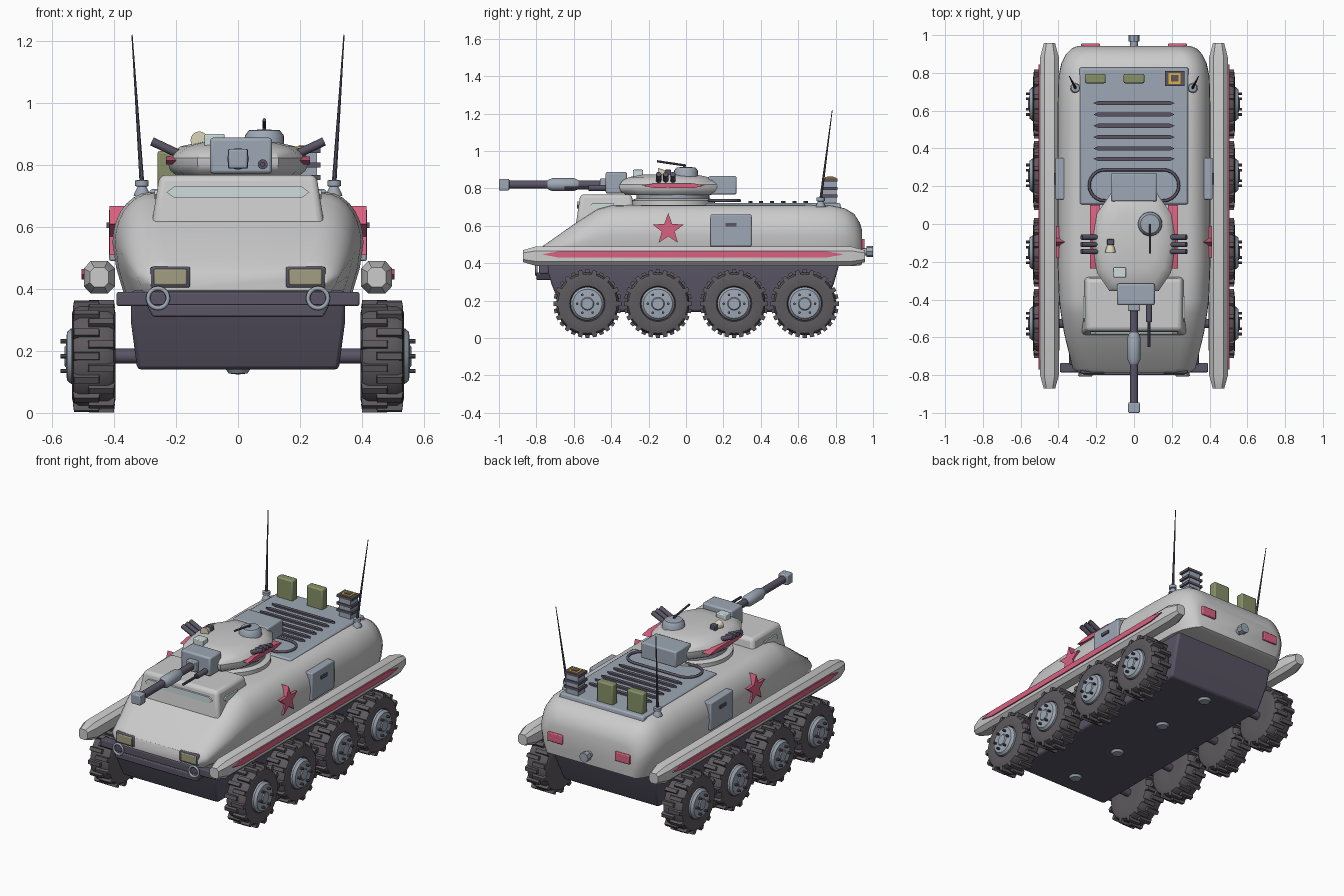
import bpy, bmesh, math
from mathutils import Vector, Matrix

if "Cube" in bpy.data.objects:
    bpy.data.objects.remove(bpy.data.objects["Cube"])


def mat(name, r, g, b):
    m = bpy.data.materials.new(name)
    m.diffuse_color = (r, g, b, 1)
    m.use_nodes = True
    m.node_tree.nodes["Principled BSDF"].inputs["Base Color"].default_value = m.diffuse_color
    return m


STEEL = mat("steel", .34, .39, .46)
DARK = mat("dark", .10, .09, .13)
TYRE = mat("rubber", .11, .10, .11)
RED = mat("red", .70, .12, .22)
OLIVE = mat("olive", .24, .28, .14)
GLASS = mat("glass", .62, .72, .72)
CREAM = mat("cream", .70, .66, .48)
LENS = mat("lens", .36, .34, .22)
GOLD = mat("gold", .75, .45, .05)


def build(name, parts, m=None, mirror=False, bevel=0, seg=2, sharp=35):
    """Each part is a list of rings; rings are bridged and the ends capped."""
    bm = bmesh.new()
    for rings in parts:
        vs = [[bm.verts.new(p) for p in r] for r in rings]
        n = len(vs[0])
        for a, b in zip(vs, vs[1:]):
            for i in range(n):
                bm.faces.new((a[i], a[(i + 1) % n], b[(i + 1) % n], b[i]))
        bm.faces.new(vs[0])
        bm.faces.new(vs[-1])
    bmesh.ops.recalc_face_normals(bm, faces=bm.faces)
    for f in bm.faces:
        f.smooth = True
    for e in bm.edges:
        e.smooth = e.calc_face_angle(0) < math.radians(sharp)
    me = bpy.data.meshes.new(name)
    bm.to_mesh(me)
    bm.free()
    ob = bpy.data.objects.new(name, me)
    bpy.context.collection.objects.link(ob)
    if m:
        me.materials.append(m)
    if bevel:
        b = ob.modifiers.new("bevel", 'BEVEL')
        b.width, b.segments = bevel, seg
    if mirror:
        ob.modifiers.new("mirror", 'MIRROR')
    return ob


def box(x0, x1, y0, y1, z0, z1, tx=0, ty=0):
    """Box rings; tx, ty inset the top."""
    def ring(z, a, b):
        return [(x0 + a, y0 + b, z), (x1 - a, y0 + b, z), (x1 - a, y1 - b, z), (x0 + a, y1 - b, z)]
    return [ring(z0, 0, 0), ring(z1, tx, ty)]


def lathe(profile, loc=(0, 0, 0), axis=(0, 0, 1), n=24):
    """profile: (radius, height along axis)."""
    q, loc = Vector(axis).to_track_quat('Z', 'Y'), Vector(loc)
    return [[loc + q @ Vector((max(r, .001) * math.cos(t), max(r, .001) * math.sin(t), h))
             for t in (2 * math.pi * i / n for i in range(n))] for r, h in profile]


def rod(p0, p1, r0, r1=None, n=16):
    d = Vector(p1) - Vector(p0)
    return lathe([(r0, 0), (r0 if r1 is None else r1, d.length)], p0, d, n)


def plate_x(pts, x0, x1):
    """(y, z) outline extruded along x."""
    return [[(x, y, z) for y, z in pts] for x in (x0, x1)]


def tube(name, pts, r, m):
    c = bpy.data.curves.new(name, 'CURVE')
    c.dimensions, c.bevel_depth, c.bevel_resolution = '3D', r, 2
    s = c.splines.new('POLY')
    s.points.add(len(pts) - 1)
    for p, v in zip(s.points, pts):
        p.co = (*v, 1)
    s.use_cyclic_u = True
    c.materials.append(m)
    bpy.context.collection.objects.link(bpy.data.objects.new(name, c))


# Upper hull: rounded sections along y (y, half width, bottom, top)
def hull_ring(y, w, zb, zt):
    zm = zb + .5 * (zt - zb)
    half = [(.91 * w, zb), (.97 * w, (zb + zm) / 2)]
    for i in range(8):
        t = math.pi / 14 * i
        half.append((.7 * w + .3 * w * math.cos(t), zm + (zt - zm) * math.sin(t)))
    return [(x, y, z) for x, z in half] + [(-x, y, z) for x, z in reversed(half)]


build("upper_hull", [[hull_ring(*s) for s in (
    (-.79, .29, .395, .465), (-.765, .325, .388, .492), (-.58, .37, .385, .622), (-.47, .388, .385, .69),
    (-.40, .397, .385, .708), (-.2, .405, .385, .712), (.6, .405, .385, .712), (.78, .40, .385, .708),
    (.85, .385, .385, .693), (.9, .36, .385, .663), (.93, .33, .388, .615), (.942, .30, .395, .575))]], sharp=40)

# Lower hull
build("lower_hull", [[[(-a, y0, z), (a, y0, z), (a, y1, z), (-a, y1, z)] for a, y0, y1, z in (
    (.325, -.66, .73, .14), (.345, -.72, .79, .29), (.345, -.75, .82, .395))]], DARK, bevel=.012)
WHEEL_Y = (-.527, -.15, .257, .635)
build("belly_caps", [lathe([(.04, 0), (.03, .015), (.0, .018)], (0, y, .142), (0, 0, -1)) for y in WHEEL_Y], STEEL)

# Side sponsons with stripes
def sponson_ring(y, s):
    return [(.4475 + .05 * s * a, y, .4375 + .0525 * s * b) for a, b in (
        (1, .55), (.55, 1), (-.55, 1), (-1, .55), (-1, -.55), (-.55, -1), (.55, -1), (1, -.55))]


build("sponson", [[sponson_ring(*s) for s in ((-.872, .6), (-.8, 1), (.88, 1), (.957, .6))]], mirror=True, sharp=20)
build("sponson_stripe", [plate_x([(-.77, .447), (-.68, .43), (.75, .43), (.845, .447), (.75, .464), (-.68, .464)],
                                 .49, .505)], RED, True)

# Wheels
WZ = .183
for k, y in enumerate(WHEEL_Y):
    c = (0, y, WZ)
    build(f"tyre_{k}", [lathe([(.08, .40), (.14, .395), (.158, .402), (.168, .42), (.168, .512), (.158, .53),
                              (.14, .535), (.095, .53), (.088, .515)], c, (1, 0, 0), 32)], TYRE, True)
    build(f"hub_{k}", [lathe([(.09, .51), (.09, .538), (.078, .552), (.035, .555), (.03, .56), (0, .56)],
                             c, (1, 0, 0))], STEEL, True)
    lugs, bolts = [], []
    for i in range(28):
        R = Matrix.Translation(c) @ Matrix.Rotation(math.pi * i / 14, 4, 'X')
        x0, x1 = ((.397, .485), (.445, .533))[i % 2]
        lugs.append([[R @ Vector(p) for p in r] for r in box(x0, x1, -.014, .014, .155, .182, .004, .003)])
    for i in range(6):
        t = math.pi / 3 * i
        bolts.append(rod((.54, y + .055 * math.cos(t), WZ + .055 * math.sin(t)),
                         (.572, y + .055 * math.cos(t), WZ + .055 * math.sin(t)), .007, n=8))
    build(f"tread_lugs_{k}", lugs, TYRE, True)
    build(f"wheel_bolts_{k}", bolts, DARK, True)
    build(f"axle_{k}", [rod((.3, y, WZ), (.41, y, WZ), .024)], DARK, True)

# Front bumper, tow rings, headlights
build("bumper", [box(-.392, .392, -.785, -.735, .345, .39), box(-.275, .275, -.80, -.72, .31, .35, -.02, 0)],
      DARK, bevel=.006)
for s in (-1, 1):
    tube("tow_ring", [(s * .258 + .032 * math.cos(t), -.80, .37 + .032 * math.sin(t))
                      for t in (math.pi * i / 12 for i in range(24))], .007, STEEL)
build("headlight_frame", [box(.153, .283, -.793, -.74, .402, .472)], DARK, True, .008)
build("headlight_lens", [box(.165, .271, -.799, -.78, .412, .464)], LENS, True, .005)

# Driver cab with windows
build("driver_cab", [box(-.28, .28, -.59, -.265, .60, .768, .027, .025)], bevel=.02, seg=3)
build("front_window", [[[(x, y, z) for x, z in ((-.23, .712), (-.205, .693), (.205, .693), (.23, .712),
                                                (.205, .731), (-.205, .731))] for y in (-.582, -.55)]], GLASS)
build("side_window", [plate_x([(-.515, .705), (-.5, .69), (-.385, .69), (-.385, .72), (-.5, .72)], .24, .27)],
      GLASS, True)

# Side star and door
star = [(-.095 + r * math.sin(t), .58 + r * math.cos(t))
        for i in range(10) for t in [math.pi / 5 * i] for r in [(.088, .036)[i % 2]]]
build("side_star", [plate_x(star, .35, .414)], RED, True)
build("side_door", [box(.36, .416, .13, .35, .49, .66)], STEEL, True, .006)
build("door_handle", [box(.41, .424, .21, .27, .597, .615)], DARK, True)

# Rear lights and hitch
build("tail_light", [box(.18, .28, .92, .955, .475, .53)], RED, True, .005)
build("tow_hitch", [rod((0, .93, .462), (0, .975, .462), .02),
                    rod((0, .965, .462), (0, 1.0, .462), .03, n=8)], STEEL)

# Engine deck and slats
build("engine_deck", [box(-.29, .29, .1, .83, .69, .722, .006, .006)], STEEL, bevel=.008)
build("deck_slats", [[[(x, y + d, z) for x, d in ((-.215, 0), (-.19, -.011), (.19, -.011), (.215, 0),
                                                  (.19, .011), (-.19, .011))] for z in (.715, .733)]
                     for y in (.345, .4, .46, .52, .58, .64)], DARK)

# Cargo: fuel cans and lantern stack
for x in (-.205, 0):
    build("fuel_can", [box(x - .055, x + .055, .745, .795, .715, .845)], OLIVE, bevel=.008)
build("lantern_body", [box(.175, .255, .735, .805, .715, .84)], STEEL)
build("lantern_bands", [box(.163, .267, .73, .81, z, z + .016) for z in (.752, .792, .838)], DARK)
build("lantern_top", [box(.183, .247, .742, .80, .85, .860)], GOLD)
build("lantern_lens", [box(.195, .235, .754, .788, .855, .863)], DARK)

# Antennas
build("antenna_base", [lathe([(.027, 0), (.024, .01), (.014, .03), (.022, .032), (.022, .05), (.01, .052)],
                             (.31, .72, .70))], STEEL, True)
build("antenna", [rod((.31, .72, .74), (.342, .782, 1.22), .008, .002, 8)], DARK, True)

# Turret
build("turret_ring", [lathe([(.225, .69), (.225, .735), (.2, .745)], (0, -.07, 0), n=40)])
build("turret_neck", [lathe([(.195, .74), (.195, .785)], (0, -.07, 0), n=40)], STEEL)
plan = [(.13, -.355), (.195, -.26), (.225, -.10), (.2, .05), (.12, .165)]
plan += [(-x, y) for x, y in reversed(plan)]
build("turret", [[[(x * s, -.08 + (y + .08) * s, z) for x, y in plan] for s, z in (
    (.88, .765), (.97, .782), (1, .80), (1, .822), (.94, .842), (.82, .86), (.55, .874))]], sharp=32)
build("turret_stripe", [plate_x([(-.235, .814), (-.17, .802), (.04, .802), (.1, .814), (.04, .827), (-.17, .827)],
                                .18, .232)], RED, True)
build("bustle_box", [box(-.12, .12, .12, .27, .768, .866)], STEEL, bevel=.008)
tube("tow_cable", [(sx * .155 + .082 * math.cos(t), .205 + .082 * math.sin(t), .735)
                   for sx, a in ((1, -90), (-1, 90)) for t in (math.radians(a + 15 * i) for i in range(13))],
     .008, DARK)

# Cannon
build("mantlet", [box(-.09, .11, -.43, -.315, .772, .888)], STEEL, bevel=.01)
build("mantlet_collar", [box(-.032, .032, -.46, -.42, .788, .852)], STEEL, bevel=.005)
build("barrel", [rod((0, -.42, .82), (0, -.96, .82), .022)], DARK)
build("barrel_sleeve", [lathe([(.024, .575), (.035, .60), (.035, .715), (.024, .74)], (0, 0, .82), (0, -1, 0))], STEEL)
build("muzzle_block", [box(-.031, .031, -1.0, -.945, .789, .851)], STEEL, bevel=.006)
build("coaxial_gun", [rod((.08, -.4, .802), (.08, -.52, .802), .016),
                      rod((.08, -.5, .802), (.08, -.65, .802), .008, n=10)], DARK)

# Cupola, roof gun, sight, searchlight, smoke launchers
build("cupola", [lathe([(.065, .85), (.063, .895), (.05, .912), (.0, .915)], (.085, 0, 0))], STEEL)
build("roof_gun", [rod((.085, 0, .922), (.085, -.155, .945), .006, n=8), rod((.085, -.01, .9), (.085, -.01, .926), .006, n=8)],
      DARK)
build("sight_box", [box(-.108, -.043, -.283, -.23, .845, .90)], GLASS, bevel=.005)
build("searchlight", [lathe([(.012, 0), (.022, .02), (.028, .045)], (-.125, -.105, .88), (0, -1, 0))], CREAM)
build("searchlight_mount", [box(-.142, -.106, -.112, -.08, .84, .90)], DARK, bevel=.004)
build("smoke_launchers", [rod((.19, y, .835), (.278, y, .876), .014, n=12) for y in (-.07, -.108, -.146)], DARK, True)
